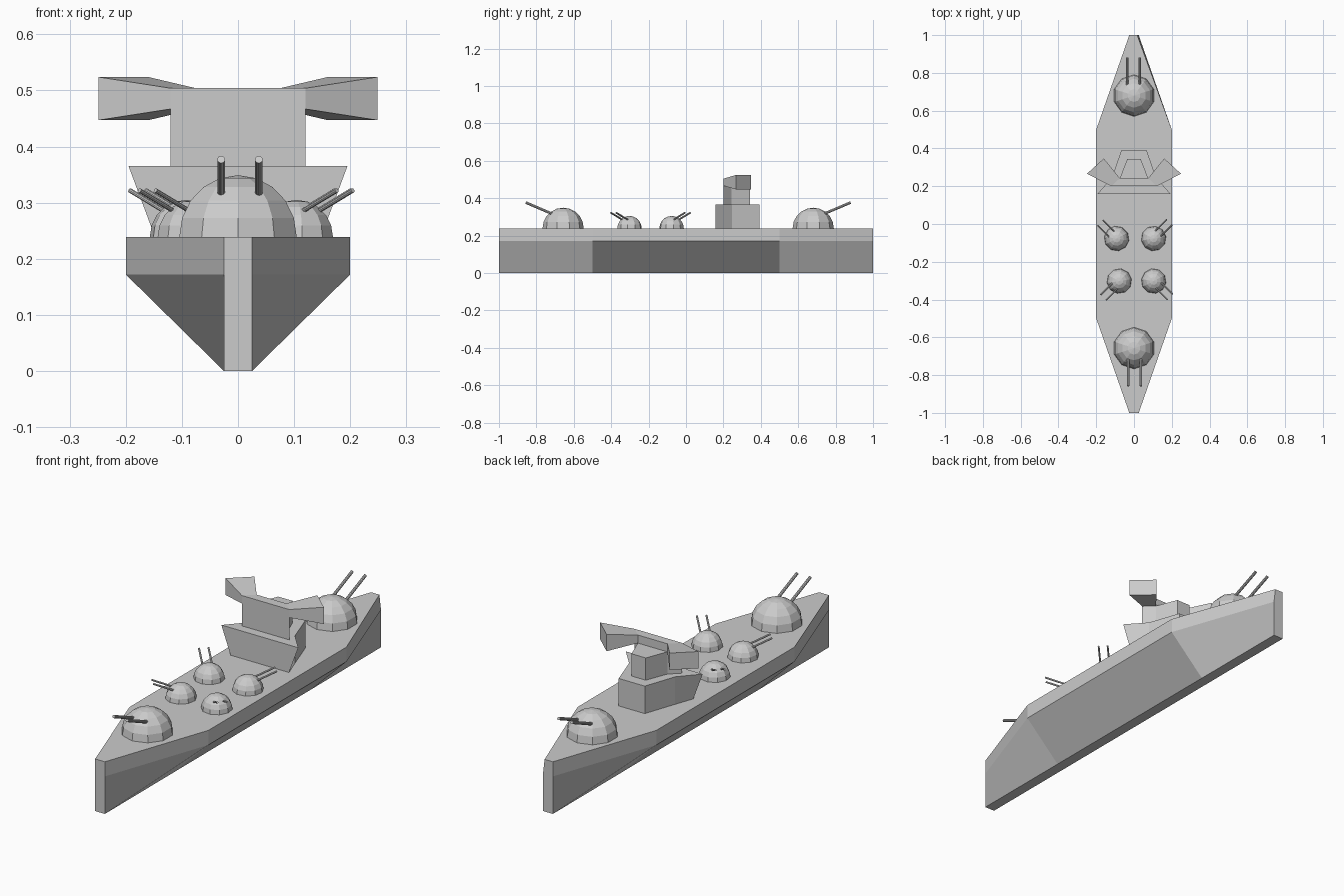
import bpy, bmesh
from math import radians
from mathutils import Vector, Matrix

if "Cube" in bpy.data.objects:
    bpy.data.objects.remove(bpy.data.objects["Cube"])


def loft(bm, rings):
    """Skin a row of closed rings and cap both ends."""
    rows = [[bm.verts.new(p) for p in ring] for ring in rings]
    n = len(rows[0])
    for a, b in zip(rows, rows[1:]):
        for i in range(n):
            j = (i + 1) % n
            bm.faces.new((a[i], a[j], b[j], b[i]))
    bm.faces.new(rows[0][::-1])
    bm.faces.new(rows[-1])


def finish(name, bm, matrix=Matrix()):
    bmesh.ops.recalc_face_normals(bm, faces=bm.faces)
    mesh = bpy.data.meshes.new(name)
    bm.to_mesh(mesh)
    bm.free()
    ob = bpy.data.objects.new(name, mesh)
    ob.matrix_world = matrix
    bpy.context.collection.objects.link(ob)
    return ob


def solid(name, rings):
    bm = bmesh.new()
    loft(bm, rings)
    return finish(name, bm)


def mirrored(half, z):
    """Plan outline from its right half (front to back)."""
    return [(x, y, z) for x, y in half] + [(-x, y, z) for x, y in half[::-1]]


# Hull: narrow keel, flared sides, pointed at both ends
DECK, CHINE, KEEL = 0.239, 0.172, 0.025


def hull_ring(y, w):
    half = [(KEEL, 0), (w, CHINE), (w, DECK)]
    return [(x, y, z) for x, z in half] + [(-x, y, z) for x, z in half[::-1]]


hull_rings = [hull_ring(y, w) for y, w in
              ((-1, KEEL), (-0.5, 0.2), (0.5, 0.2), (1, KEEL))]
hull_rings[-1][2] = (0.017, 1, DECK)  # slightly pinched deck corner
solid("hull", hull_rings)

# Superstructure: flared base and narrower tower
solid("bridge_base", [
    mirrored([(0.148, 0.158), (0.117, 0.245), (0.066, 0.393)], DECK),
    mirrored([(0.195, 0.158), (0.117, 0.245), (0.066, 0.393)], 0.365)])
tower = [(0.12, 0.2), (0.075, 0.242), (0.036, 0.343)]
solid("bridge_tower", [mirrored(tower, 0.365), mirrored(tower, 0.467)])


# Bridge wings: slab on top of the tower with swept, flared ends
def wing_ring(side, front, rear, z0, z1):
    (fx, fy), (rx, ry) = front, rear
    return [(side * fx, fy, z0), (side * fx, fy, z1),
            (side * rx, ry, z1), (side * rx, ry, z0)]


tip = ((0.249, 0.266), (0.16, 0.347), 0.447, 0.524)
root = ((0.12, 0.2), (0.075, 0.242), 0.467, 0.504)
solid("bridge_wings", [wing_ring(-1, *tip), wing_ring(-1, *root),
                       wing_ring(1, *root), wing_ring(1, *tip)])


# Turrets: ball sunk halfway into the deck with twin raised barrels,
# facing -y before turning
def turret(name, x, y, scale, angle):
    bm = bmesh.new()
    bmesh.ops.create_uvsphere(bm, u_segments=10, v_segments=10, radius=0.11)
    for gx in (-0.03, 0.037):
        a, b = Vector((gx, -0.05, 0.074)), Vector((gx, -0.2, 0.138))
        d = b - a
        m = (Matrix.Translation((a + b) / 2)
             @ d.to_track_quat('Z', 'Y').to_matrix().to_4x4())
        bmesh.ops.create_cone(bm, cap_ends=True, segments=10, radius1=0.007,
                              radius2=0.007, depth=d.length, matrix=m)
    finish(name, bm, Matrix.Translation((x, y, DECK))
           @ Matrix.Rotation(radians(angle), 4, 'Z') @ Matrix.Scale(scale, 4))


turret("front_main_turret", 0, -0.657, 1, 0)
turret("rear_main_turret", 0, 0.68, 1, 180)
turret("small_turret_front_left", -0.078, -0.302, 0.6, -45)
turret("small_turret_front_right", 0.104, -0.302, 0.6, 45)
turret("small_turret_rear_left", -0.092, -0.077, 0.6, -135)
turret("small_turret_rear_right", 0.104, -0.077, 0.6, 135)
